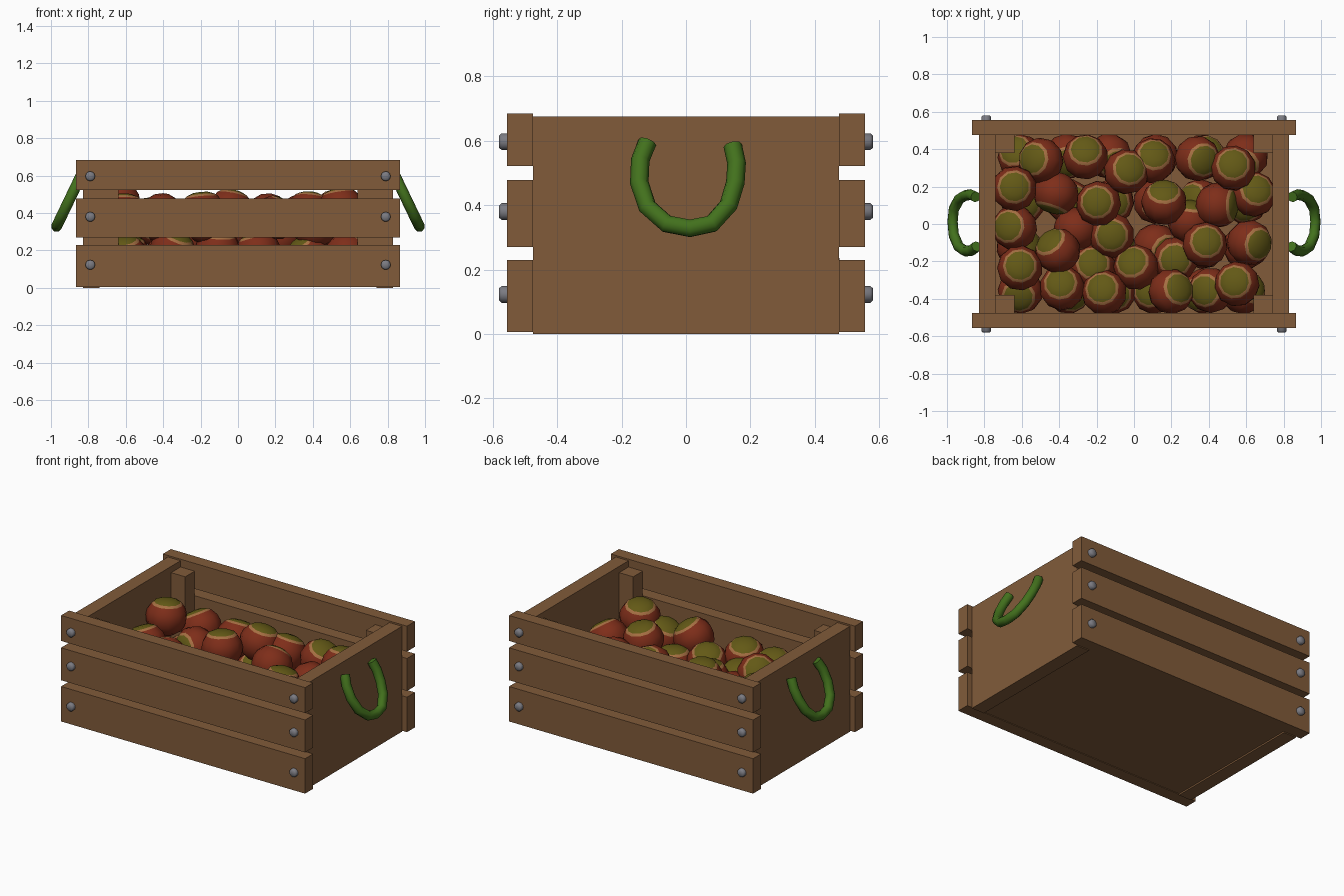
import bpy, bmesh, math, random
from mathutils import Vector

if "Cube" in bpy.data.objects:
    bpy.data.objects.remove(bpy.data.objects["Cube"])

random.seed(4)


def material(name, rgb):
    m = bpy.data.materials.new(name)
    m.diffuse_color = (*rgb, 1)
    m.use_nodes = True
    m.node_tree.nodes["Principled BSDF"].inputs["Base Color"].default_value = m.diffuse_color
    return m


WOOD = material("brown wood", (0.22, 0.105, 0.042))
GREEN = material("green rope", (0.055, 0.165, 0.012))
STEEL = material("grey steel", (0.2, 0.2, 0.225))
RED = material("red brown shell", (0.21, 0.027, 0.01))
TAN = material("tan ring", (0.38, 0.16, 0.055))
OLIVE = material("olive cap", (0.125, 0.1, 0.008))


def add(name, bm, mats, smooth=None):
    bmesh.ops.recalc_face_normals(bm, faces=bm.faces)
    me = bpy.data.meshes.new(name)
    bm.to_mesh(me)
    bm.free()
    for m in mats:
        me.materials.append(m)
    ob = bpy.data.objects.new(name, me)
    bpy.context.collection.objects.link(ob)
    if smooth:
        bpy.ops.object.select_all(action='DESELECT')
        ob.select_set(True)
        bpy.context.view_layer.objects.active = ob
        bpy.ops.object.shade_smooth_by_angle(angle=math.radians(smooth))
    return ob


def box(name, x0, x1, y0, y1, z0, z1):
    bm = bmesh.new()
    bmesh.ops.create_cube(bm, size=1)
    for v in bm.verts:
        v.co = ((x0 + x1) / 2 + v.co.x * (x1 - x0),
                (y0 + y1) / 2 + v.co.y * (y1 - y0),
                (z0 + z1) / 2 + v.co.z * (z1 - z0))
    return add(name, bm, [WOOD])


def lathe(profile, n):
    """Closed solid turned round z; the first and last points lie on the axis."""
    bm = bmesh.new()
    top = bm.verts.new((0, 0, profile[0][1]))
    bottom = bm.verts.new((0, 0, profile[-1][1]))
    rings = [[bm.verts.new((r * math.cos(2 * math.pi * i / n),
                            r * math.sin(2 * math.pi * i / n), z)) for i in range(n)]
             for r, z in profile[1:-1]]
    for i in range(n):
        j = (i + 1) % n
        bm.faces.new((top, rings[0][i], rings[0][j]))
        for a, b in zip(rings, rings[1:]):
            bm.faces.new((a[i], b[i], b[j], a[j]))
        bm.faces.new((bottom, rings[-1][j], rings[-1][i]))
    return bm


# Crate floor, end panels, corner posts
box("floor", -0.75, 0.75, -0.475, 0.475, 0.01, 0.05)
for s in (-1, 1):
    box("end_panel", *sorted((s * 0.74, s * 0.83)), -0.475, 0.475, 0, 0.675)
    for t in (-1, 1):
        box("corner_post", *sorted((s * 0.64, s * 0.74)),
            *sorted((t * 0.38, t * 0.475)), 0.05, 0.635)

# Side slats with two bolts each
for t in (-1, 1):
    for z0, z1, zb in ((0.006, 0.23, 0.123), (0.27, 0.478, 0.38), (0.522, 0.685, 0.597)):
        box("side_slat", -0.865, 0.865, *sorted((t * 0.475, t * 0.556)), z0, z1)
        for s in (-1, 1):
            bolt = add("bolt", lathe([(0, 0.024), (0.019, 0.024), (0.026, 0.016),
                                      (0.026, -0.02), (0, -0.02)], 12), [STEEL], 50)
            bolt.location = (s * 0.79, t * 0.556, zb)
            bolt.rotation_euler.x = -t * math.pi / 2

# Rope handles: tube along a tilted U
PATH = [(-0.12, 0.595), (-0.142, 0.54), (-0.145, 0.47), (-0.12, 0.395), (-0.06, 0.342),
        (0.012, 0.328), (0.08, 0.342), (0.132, 0.4), (0.153, 0.47), (0.157, 0.53),
        (0.145, 0.585)]
for s in (-1, 1):
    pts = [Vector((s * (0.842 + (0.595 - z) * 0.48), y, z)) for y, z in PATH]
    side = Vector((s, 0, 0.48)).normalized()
    bm, rings = bmesh.new(), []
    for k, p in enumerate(pts):
        t = (pts[min(k + 1, len(pts) - 1)] - pts[max(k - 1, 0)]).normalized()
        u = t.cross(side).normalized()
        rings.append([bm.verts.new(p + 0.029 * (math.cos(a) * u + math.sin(a) * side))
                      for a in (i * math.pi / 4 for i in range(8))])
    for a, b in zip(rings, rings[1:]):
        for i in range(8):
            bm.faces.new((a[i], a[(i + 1) % 8], b[(i + 1) % 8], b[i]))
    bm.faces.new(rings[0])
    bm.faces.new(rings[-1])
    add("handle", bm, [GREEN], 60)

# Nut mesh: olive cap, thin tan ring, red brown shell
NUT = [(0, 0.84), (0.38, 0.81), (0.64, 0.7), (0.75, 0.6), (0.94, 0.3), (1, 0),
       (0.95, -0.33), (0.78, -0.66), (0.42, -0.9), (0, -0.97)]
bm = lathe(NUT, 11)
for f in bm.faces:
    z = f.calc_center_median().z
    f.material_index = 2 if z > 0.7 else 1 if z > 0.6 else 0
first = add("nut", bm, [RED, TAN, OLIVE], 60)


def nut(x, y, z, tx, ty, r=0.122):
    ob = bpy.data.objects.new("nut", first.data)
    bpy.context.collection.objects.link(ob)
    axis = Vector((tx, ty, math.sqrt(max(0.02, 1 - tx * tx - ty * ty))))
    ob.rotation_mode = 'QUATERNION'
    ob.rotation_quaternion = axis.to_track_quat('Z', 'Y')
    ob.location = (x, y, z)
    ob.scale = (r, r, r)


# Upper nuts: position and lean of the cap
for n in ((-.50, .34, .37, -.5, .1), (-.26, .36, .36, 0, .45), (-.04, .28, .42, .2, .2),
          (.10, .34, .37, .1, .4), (.34, .35, .385, .4, -.1), (.53, .30, .42, 0, .25),
          (-.64, .19, .46, 0, .1), (-.42, .16, .33, -.3, -.94), (-.19, .11, .41, -.1, .1),
          (.16, .12, .39, 0, .7), (.64, .16, .33, .2, .3), (.45, .10, .36, .95, 0),
          (-.64, -.02, .37, -.4, .1), (-.41, -.14, .39, -.5, .6), (-.12, -.06, .32, 0, 0),
          (.30, .02, .30, .1, .95), (.62, -.10, .36, .6, -.1), (.38, -.11, .41, .1, .2),
          (.01, -.23, .32, -.25, .35), (-.61, -.235, .40, 0, .15), (-.22, -.23, .28, 0, .25),
          (-.385, -.34, .35, -.1, .3), (-.16, -.365, .35, -.15, .25), (.22, -.19, .27, 0, 0),
          (.20, -.36, .38, .5, .2), (.41, -.355, .33, -.4, 0), (.55, -.32, .43, -.15, .15)):
    nut(*n)

# Lower layer of nuts filling the crate
for i in range(6):
    for j in range(4):
        nut(-0.6 + i * 0.24 + random.uniform(-.015, .015), -0.36 + j * 0.24,
            0.18 + random.uniform(-.01, .03),
            random.uniform(-.6, .6), random.uniform(-.5, .5))
# Original nut joins the pile
first.scale = (0.12, 0.12, 0.12)
first.location = (-0.31, -0.03, 0.29)
first.rotation_euler = (2.0, 0.3, 0)
